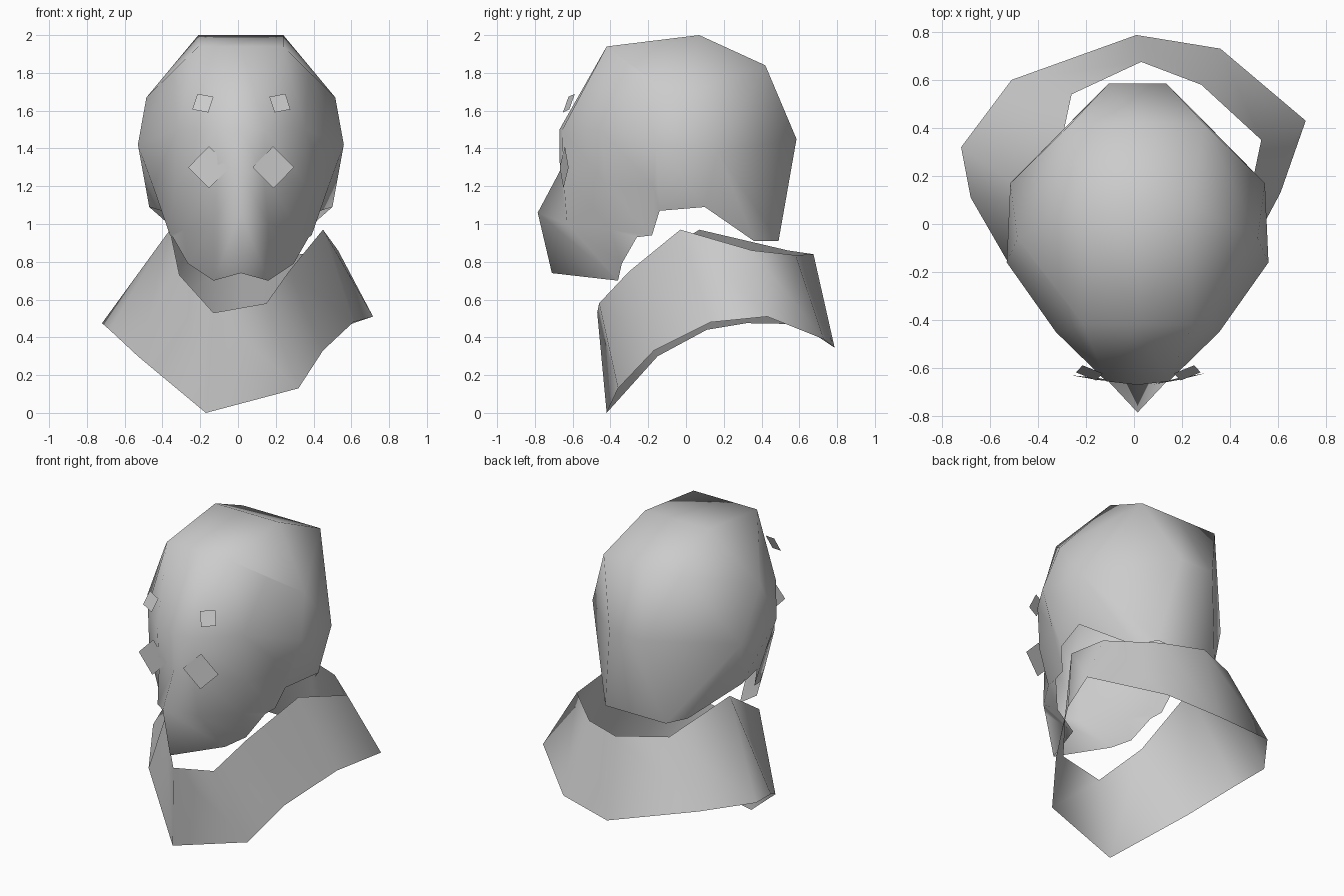
import bpy, math
from mathutils import Vector, Euler

if "Cube" in bpy.data.objects:
    bpy.data.objects.remove(bpy.data.objects["Cube"])

# Single grey material
grey = bpy.data.materials.new("plain grey")
grey.use_nodes = True
colour = (0.6, 0.6, 0.6, 1)
grey.diffuse_color = colour
grey.node_tree.nodes["Principled BSDF"].inputs["Base Color"].default_value = colour


def make(name, verts, faces, smooth=True):
    mesh = bpy.data.meshes.new(name)
    mesh.from_pydata(verts, [], faces)
    mesh.materials.append(grey)
    mesh.update()
    for poly in mesh.polygons:
        poly.use_smooth = smooth
    obj = bpy.data.objects.new(name, mesh)
    bpy.context.collection.objects.link(obj)
    return obj


# Half of the head, named by landmark
marks = {
    "hairline_mid": (0, -.42, 1.94), "hairline": (.225, -.42, 1.94), "temple_top": (.363, -.245, 1.805),
    "temple": (.5, -.06, 1.67),
    "brow_mid": (0, -.67, 1.5), "brow": (.13, -.655, 1.5), "brow_out": (.34, -.45, 1.5), "side": (.545, -.16, 1.42),
    "bridge": (0, -.668, 1.28), "cheek_in": (.12, -.65, 1.27), "cheek": (.35, -.42, 1.2), "ear": (.465, -.17, 1.2),
    "nose": (0, -.785, 1.06), "lip": (.145, -.63, 1.0), "jaw": (.3, -.4, .97), "jaw_back": (.375, -.18, .94),
    "chin": (0, -.71, .74), "chin_side": (.145, -.36, .70), "jaw_low": (.28, -.34, .79), "jaw_end": (.36, -.26, .93),
    "crown_mid": (0, .07, 2), "crown": (.225, .07, 2), "nape_top_mid": (0, .42, 1.84), "nape_top": (.275, .42, 1.84),
    "back_mid": (0, .585, 1.45), "back": (.12, .585, 1.45), "hem_mid": (0, .49, .91), "hem": (.215, .49, .91),
    "hem_side": (.28, .36, .91), "side_back": (.53, .17, 1.38), "lobe": (.485, .1, 1.09), "lobe_in": (.42, -.14, 1.07),
}
rows = [
    "hairline_mid hairline temple_top temple", "brow_mid brow brow_out side",
    "bridge cheek_in cheek ear", "nose lip jaw jaw_back", "chin chin_side jaw_low jaw_end",
]
panels = []
# Face mask as a grid of panels
for upper, lower in zip(rows, rows[1:]):
    u, l = upper.split(), lower.split()
    panels += [(u[i], l[i], l[i + 1], u[i + 1]) for i in range(3)]
# Cranium strips and side panels
strip = ["hairline", "crown", "nape_top", "back", "hem"]
panels += [(a + "_mid", a, b, b + "_mid") for a, b in zip(strip, strip[1:])]
panels += [p.split() for p in (
    "hairline temple_top temple crown", "crown temple nape_top", "nape_top temple side_back",
    "nape_top side_back back", "temple side side_back", "back side_back hem", "side_back hem_side hem",
    "side_back lobe hem_side", "side ear lobe_in lobe", "side lobe side_back", "ear jaw_back lobe_in")]
names = list(marks)
head = make("head", list(marks.values()), [[names.index(n) for n in p] for p in panels])
mirror = head.modifiers.new("mirror", "MIRROR")
mirror.use_clip = True
head.location.x = .015

# Collar: upper and lower rims joined by one band, with one upper corner shared by two panels
shoulder = (-.36, .07, .97)
upper_rim = [
    (.15, -.46, .58), (.27, -.3, .75), (.45, -.03, .97), (.53, .35, .86), (.28, .58, .835), (.03, .675, .84),
    (-.26, .54, .86), shoulder, shoulder, (-.31, -.3, .73), (-.13, -.47, .53)]
lower_rim = [
    (.32, -.36, .13), (.45, -.17, .33), (.61, .13, .48), (.715, .43, .51), (.36, .73, .39), (.01, .787, .345),
    (-.51, .6, .47), (-.72, .32, .475), (-.68, .11, .44), (-.53, -.15, .3), (-.17, -.42, 0)]
n = len(upper_rim)
collar = make("collar", upper_rim + lower_rim,
              [(i, n + i, n + (i + 1) % n, (i + 1) % n) for i in range(n)])
collar.modifiers.new("weld", "WELD")

# Small square plates on the forehead and cheeks
square = [Vector((x, 0, z)) for x, z in ((-1, -1), (1, -1), (1, 1), (-1, 1))]


def plate(name, centre, half, pitch, roll, yaw):
    turn = Euler([math.radians(a) for a in (pitch, roll, yaw)], "XYZ").to_matrix()
    make(name, [turn @ (v * half) + Vector(centre) for v in square], [(0, 1, 2, 3)], False)


for label, s in (("left", 1), ("right", -1)):
    plate(label + "_forehead_plate", (.018 + s * .204, -.62, 1.64), .046, -24, -10 * s, 22 * s)
    plate(label + "_cheek_plate", (.017 + s * .17, -.645, 1.30), .079, -3, 45, 10 * s)
